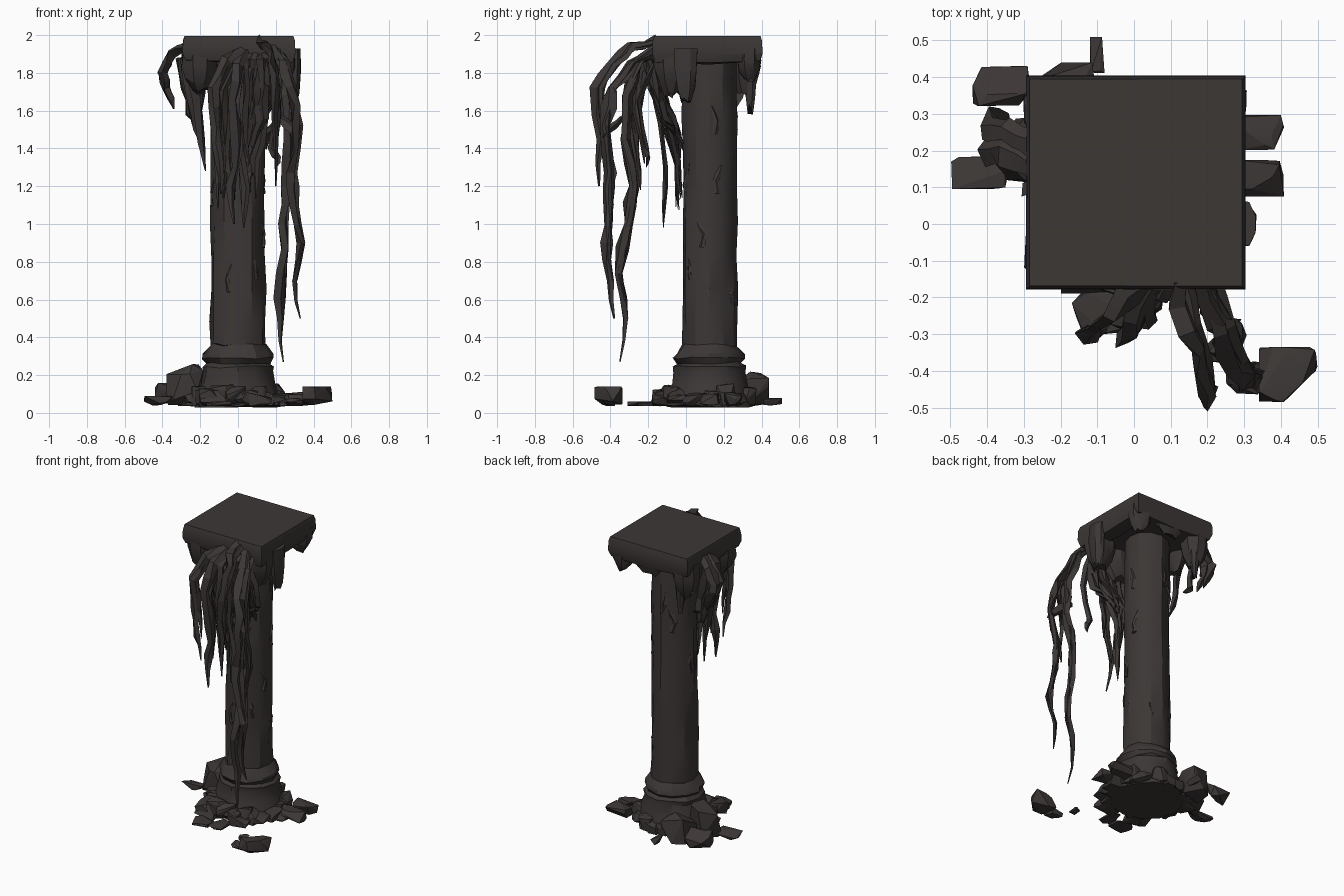
import bpy, bmesh, math, random
from mathutils import Vector

rng = random.Random(11)
if "Cube" in bpy.data.objects:
    bpy.data.objects.remove(bpy.data.objects["Cube"])

stone = bpy.data.materials.new("dark_stone")
stone.use_nodes = True
COLOUR = (0.045, 0.038, 0.036, 1)
stone.diffuse_color = COLOUR
stone.node_tree.nodes["Principled BSDF"].inputs["Base Color"].default_value = COLOUR

AXIS = Vector((0, 0.125, 0))


def finish(name, bm, smooth=30):
    bmesh.ops.recalc_face_normals(bm, faces=bm.faces)
    mesh = bpy.data.meshes.new(name)
    bm.to_mesh(mesh)
    bm.free()
    mesh.materials.append(stone)
    ob = bpy.data.objects.new(name, mesh)
    bpy.context.collection.objects.link(ob)
    bpy.ops.object.select_all(action="DESELECT")
    ob.select_set(True)
    bpy.context.view_layer.objects.active = ob
    bpy.ops.object.shade_smooth_by_angle(angle=math.radians(smooth))


def skin(bm, rings):
    """Bridge equal-length rings of points and cap both ends."""
    rows = [[bm.verts.new(p) for p in ring] for ring in rings]
    n = len(rows[0])
    for a, b in zip(rows, rows[1:]):
        for i in range(n):
            j = (i + 1) % n
            bm.faces.new((a[i], a[j], b[j], b[i]))
    bm.faces.new(rows[0][::-1])
    bm.faces.new(rows[-1])


def lathe(name, profile, sides, jitter):
    bm = bmesh.new()
    rings = []
    for r, z in profile:
        ring = []
        for i in range(sides):
            a = math.tau * i / sides
            d = r + rng.uniform(-jitter, jitter)
            ring.append(AXIS + Vector((d * math.cos(a), d * math.sin(a),
                                       z + rng.uniform(-jitter, jitter))))
        rings.append(ring)
    skin(bm, rings)
    finish(name, bm)


def strand(bm, path, width, twist=0.0, wobble=0.008):
    """Flattened, kinked root that keeps its width until close to the tip."""
    pts = [Vector(p) for p in path]
    fine = []
    for a, b in zip(pts, pts[1:]):
        fine += [a, (a + b) / 2 + Vector([rng.uniform(-wobble, wobble) for _ in "xyz"])]
    fine.append(pts[-1])
    rings = []
    for i, p in enumerate(fine):
        t = i / (len(fine) - 1)
        tan = (fine[min(i + 1, len(fine) - 1)] - fine[max(i - 1, 0)]).normalized()
        ang = twist + rng.uniform(-0.5, 0.5)
        side = Vector((math.cos(ang), math.sin(ang), 0.01))
        side = (side - tan * side.dot(tan)).normalized()
        out = tan.cross(side)
        w = width * (1 - 0.85 * t ** 6) * rng.uniform(0.7, 1.2)
        rings.append([p + side * w, p + out * w * 0.6, p - side * w, p - out * w * 0.6])
    skin(bm, rings)


def rock(bm, x, y, z0, z1, sx, sy):
    """Angular chunk: the hull of points scattered in a box."""
    verts = []
    for _ in range(20):
        v = Vector([rng.uniform(-1, 1) for _ in "xyz"])
        v /= max(abs(c) for c in v) ** 0.9
        verts.append(bm.verts.new((x + v.x * sx, y + v.y * sy,
                                   (z0 + z1) / 2 + v.z * (z1 - z0) / 2)))
    res = bmesh.ops.convex_hull(bm, input=verts)
    bmesh.ops.delete(bm, geom=[g for g in res["geom_interior"]
                               if isinstance(g, bmesh.types.BMVert)], context="VERTS")


# Shaft and moulded base
shaft = [(0.147 - 0.006 * i / 9, 0.3 + 1.6 * i / 9) for i in range(10)]
lathe("column_shaft", shaft, 12, 0.006)
lathe("base_moulding", [(0.23, 0.035), (0.22, 0.09), (0.2, 0.15), (0.185, 0.22), (0.188, 0.245),
                        (0.168, 0.265), (0.19, 0.29), (0.182, 0.315), (0.15, 0.36)], 12, 0.008)

# Square capital with slightly sagging edges
bm = bmesh.new()
rings = []
for grow, z in ((0.2, 1.855), (0.285, 1.862), (0.299, 1.9), (0.297, 1.96), (0.289, 1.995)):
    ring = []
    for sx, sy in ((-1, -1), (0, -1), (1, -1), (1, 0), (1, 1), (0, 1), (-1, 1), (-1, 0)):
        sag = 0 if z > 1.98 else rng.uniform(-0.012, 0.012)
        ring.append(Vector((0.005 + sx * grow, 0.113 + sy * grow * 0.975, z + sag)))
    rings.append(ring)
skin(bm, rings)
finish("capital_slab", bm, 20)

# Ragged square-shouldered blocks hanging under the capital corners and edges
bm = bmesh.new()
for cx, cy, w, d, low in ((-0.2, -0.075, 0.095, 0.1, 1.71), (0.21, -0.08, 0.09, 0.095, 1.7),
                          (-0.22, 0.31, 0.08, 0.085, 1.7), (0.235, 0.335, 0.07, 0.065, 1.76),
                          (0.02, -0.1, 0.14, 0.07, 1.68), (-0.23, 0.12, 0.06, 0.11, 1.74),
                          (0.3, 0.0, 0.033, 0.06, 1.64), (0.02, 0.36, 0.12, 0.035, 1.82),
                          (-0.2, 0.34, 0.035, 0.035, 1.61)):
    rings = []
    for k, s in ((0, 1.0), (0.4, 1.0), (0.75, 0.8), (1, 0.4)):
        z = 1.93 + (low - 1.93) * k
        ring = []
        for i in range(8):
            a = math.tau * (i + 0.5) / 8
            j = s * rng.uniform(0.92, 1.08)
            ring.append(Vector((cx + w * j * math.cos(a) * 1.05, cy + d * j * math.sin(a) * 1.05,
                                z + rng.uniform(-0.03, 0.03) * k)))
        rings.append(ring)
    skin(bm, rings)
finish("capital_drips", bm)

# Long roots arching out from the front left corner
bm = bmesh.new()
long_roots = (
    [(0.18, -0.15, 1.94), (0.23, -0.26, 1.86), (0.26, -0.32, 1.68), (0.27, -0.33, 1.45),
     (0.26, -0.28, 1.2), (0.24, -0.31, 1.0), (0.23, -0.36, 0.74), (0.225, -0.32, 0.5),
     (0.24, -0.35, 0.27)],
    [(0.2, -0.15, 1.92), (0.24, -0.29, 1.85), (0.28, -0.39, 1.72), (0.31, -0.43, 1.52),
     (0.28, -0.4, 1.27), (0.29, -0.41, 1.1), (0.33, -0.42, 0.9), (0.3, -0.4, 0.7),
     (0.33, -0.38, 0.5)],
    [(0.12, -0.15, 1.97), (0.15, -0.29, 1.94), (0.18, -0.39, 1.84), (0.2, -0.47, 1.72),
     (0.2, -0.45, 1.45), (0.2, -0.46, 1.2)])
for k, path in enumerate(long_roots):
    strand(bm, path, 0.038, twist=0.7 + k * 0.5, wobble=0.012)
    strand(bm, [Vector(p) + Vector((0.012, 0.012, 0)) for p in path[:-1]], 0.028, twist=2.2 + k)
strand(bm, [(0.22, -0.34, 1.56), (0.27, -0.38, 1.52), (0.33, -0.44, 1.46)], 0.035)
finish("long_roots", bm, 20)

# Roots hanging clear of the shaft in front, towards the right
bm = bmesh.new()
for k, path in enumerate((
        [(0.04, -0.15, 1.93), (-0.06, -0.25, 1.87), (-0.13, -0.31, 1.72), (-0.12, -0.29, 1.5),
         (-0.1, -0.3, 1.33), (-0.09, -0.27, 1.16)],
        [(0.05, -0.15, 1.92), (0.0, -0.26, 1.84), (-0.03, -0.31, 1.66), (-0.01, -0.28, 1.42),
         (-0.04, -0.26, 1.2), (-0.02, -0.29, 1.0)],
        [(0.06, -0.15, 1.9), (0.04, -0.24, 1.82), (0.04, -0.26, 1.6), (0.06, -0.22, 1.32)])):
    strand(bm, path, 0.036, twist=k * 0.6, wobble=0.012)
    strand(bm, [Vector(p) + Vector((0.02, 0.02, -0.02)) for p in path[:-1]], 0.026, twist=1.5 + k)
finish("hanging_roots", bm, 20)

# Mat of shorter roots fanning down the front of the shaft
bm = bmesh.new()
for i in range(20):
    u = i / 19
    x0 = 0.05 + rng.uniform(-0.05, 0.08)
    x1 = -0.13 + 0.34 * u + rng.uniform(-0.02, 0.02)
    x2 = -0.12 + 0.27 * u
    out = rng.uniform(-0.22, -0.15)
    bend = rng.uniform(1.5, 1.63)
    low = rng.uniform(1.05, 1.4) if abs(x2) < 0.12 else rng.uniform(1.35, 1.5)
    strand(bm, [(x0, -0.13, 1.92), ((x0 + x1) / 2, out, 1.87), (x1, out + 0.03, 1.72),
                (x1, out * 0.6, bend), (x2, -0.05, (bend + low) / 2),
                (x2, rng.uniform(-0.06, -0.01), low)], 0.028, twist=rng.uniform(-0.6, 0.6))
for x, y, low in ((0.03, -0.12, 0.98), (0.2, -0.21, 1.3)):
    strand(bm, [(x, -0.17, 1.85), (x, y - 0.04, 1.65), (x - 0.02, y, 1.4),
                (x + 0.01, y + 0.01, (1.4 + low) / 2), (x, y, low)], 0.024)
finish("front_root_mat", bm, 20)

# Roots over the right edge and a few below the sides
bm = bmesh.new()
for y in (0.2, 0.26):
    strand(bm, [(-0.27, y - 0.04, 1.94), (-0.35, y, 1.9), (-0.4, y, 1.8),
                (-0.38, y + 0.02, 1.72), (-0.34, y, 1.61)], 0.045, twist=1.2)
for x, y, low in ((-0.24, 0.1, 1.42), (-0.21, 0.03, 1.28), (-0.26, 0.22, 1.55)):
    strand(bm, [(x * 1.2, y, 1.88), (x * 1.08, y, 1.72), (x, y + 0.01, 1.58), (x * 0.82, y, low)],
           0.036, twist=1)
finish("side_roots", bm, 20)

# Thin chips and cracks raised on the shaft
bm = bmesh.new()
for _ in range(12):
    a = rng.uniform(0, math.tau)
    z = rng.uniform(0.4, 1.75)
    path = [AXIS + Vector((0.14 * math.cos(a + s), 0.14 * math.sin(a + s), z + dz))
            for s, dz in ((0, 0), (rng.uniform(-0.2, 0.2), 0.07), (rng.uniform(-0.3, 0.3), 0.15))]
    strand(bm, path, 0.018, twist=a + math.pi / 2, wobble=0.003)
finish("shaft_chips", bm, 20)

# Broken stone collar around the foot
bm = bmesh.new()
for i in range(22):
    a = math.tau * i / 22 + rng.uniform(-0.1, 0.1)
    r = rng.uniform(0.19, 0.26)
    rock(bm, r * math.cos(a), 0.105 + r * math.sin(a), 0.035, 0.4 * (0.45 - r) + rng.uniform(0, 0.06),
         rng.uniform(0.05, 0.08), rng.uniform(0.05, 0.08))
# Larger fallen blocks and loose pieces
for args in ((-0.28, 0.2, 0.04, 0.26, 0.1, 0.09), (-0.36, 0.375, 0.05, 0.16, 0.08, 0.055),
             (-0.42, 0.14, 0.04, 0.09, 0.08, 0.045), (0.33, 0.25, 0.04, 0.11, 0.08, 0.05),
             (0.33, 0.125, 0.04, 0.1, 0.08, 0.05), (-0.19, 0.36, 0.04, 0.22, 0.09, 0.08),
             (-0.1, 0.46, 0.04, 0.08, 0.02, 0.05), (-0.1, -0.24, 0.035, 0.06, 0.07, 0.06),
             (0.0, -0.21, 0.035, 0.055, 0.06, 0.07), (-0.13, -0.13, 0.035, 0.12, 0.07, 0.06),
             (0.1, -0.12, 0.035, 0.11, 0.08, 0.06), (0.42, -0.41, 0.04, 0.14, 0.08, 0.075),
             (0.3, -0.42, 0.035, 0.08, 0.05, 0.045), (0.24, -0.28, 0.035, 0.06, 0.03, 0.03)):
    rock(bm, *args)
finish("foot_rubble", bm, 15)
